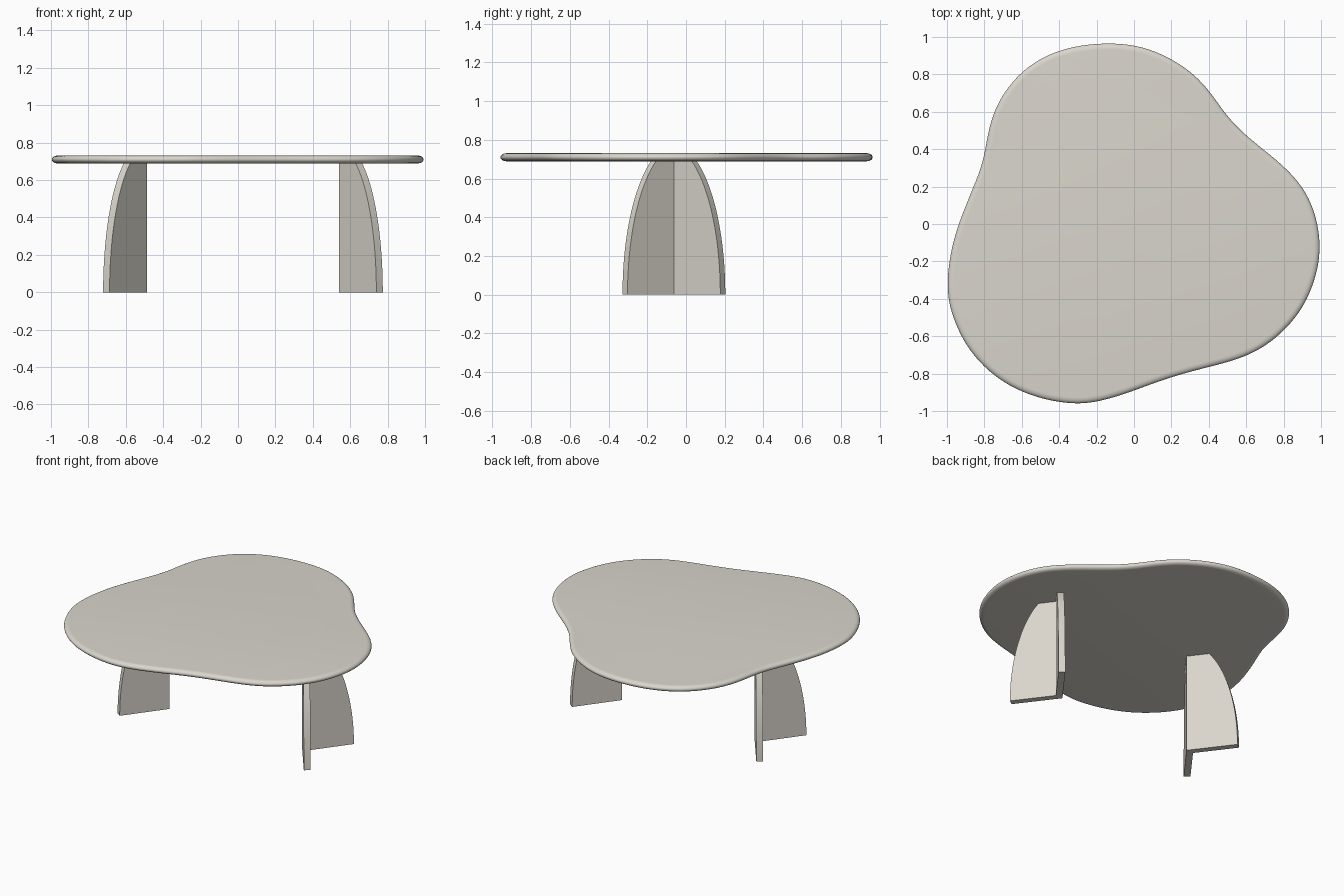
import bpy, bmesh, math
from mathutils import Vector

if "Cube" in bpy.data.objects:
    bpy.data.objects.remove(bpy.data.objects["Cube"])

mat = bpy.data.materials.new("warm off white")
mat.diffuse_color = (0.70, 0.67, 0.61, 1)
mat.use_nodes = True
mat.node_tree.nodes["Principled BSDF"].inputs["Base Color"].default_value = mat.diffuse_color


def make_object(name, rings):
    """Loft closed rings of equal length and cap both ends."""
    bm = bmesh.new()
    loops = [[bm.verts.new(p) for p in ring] for ring in rings]
    n = len(loops[0])
    for a, b in zip(loops, loops[1:]):
        for i in range(n):
            j = (i + 1) % n
            bm.faces.new((a[i], a[j], b[j], b[i]))
    bm.faces.new(loops[0][::-1])
    bm.faces.new(loops[-1])
    bmesh.ops.recalc_face_normals(bm, faces=bm.faces)
    mesh = bpy.data.meshes.new(name)
    bm.to_mesh(mesh)
    bm.free()
    mesh.materials.append(mat)
    ob = bpy.data.objects.new(name, mesh)
    bpy.context.collection.objects.link(ob)
    bpy.ops.object.select_all(action='DESELECT')
    ob.select_set(True)
    bpy.context.view_layer.objects.active = ob
    bpy.ops.object.shade_smooth_by_angle(angle=math.radians(35))
    return ob


# Tabletop: pebble outline (clockwise from the back)
OUTLINE = [Vector(p) for p in (
    (-.12, .968), (.08, .94), (.28, .835), (.40, .715), (.48, .60), (.565, .505),
    (.67, .415), (.805, .305), (.91, .185), (.975, .035), (.997, -.147), (.96, -.32),
    (.885, -.475), (.76, -.61), (.617, -.70), (.457, -.75), (.297, -.79), (.135, -.84),
    (-.025, -.90), (-.185, -.948), (-.33, -.962), (-.53, -.925), (-.72, -.835), (-.88, -.68),
    (-.97, -.495), (-1.0, -.34), (-.98, -.15), (-.933, .013), (-.864, .185), (-.805, .335),
    (-.778, .505), (-.72, .665), (-.61, .805), (-.48, .895), (-.32, .95))]


def smooth_outline(pts, steps=6):
    n, out = len(pts), []
    for i in range(n):
        a, b, c, d = (pts[(i + k) % n] for k in (-1, 0, 1, 2))
        for s in range(steps):
            t = s / steps
            out.append(0.5 * (2 * b + (c - a) * t + (2 * a - 5 * b + 4 * c - d) * t * t
                              + (3 * b - a - 3 * c + d) * t ** 3))
    m = len(out)
    for _ in range(12):
        out = [(out[i - 1] + 2 * out[i] + out[(i + 1) % m]) / 4 for i in range(m)]
    return out


edge = smooth_outline(OUTLINE)
m = len(edge)
inward = []
for i in range(m):
    t = (edge[(i + 1) % m] - edge[i - 1]).normalized()
    inward.append(Vector((t.y, -t.x)))

# Half-round rim swept from underside to top
Z_MID, RZ, RX = 0.71, 0.021, 0.032
rings = []
for k in range(13):
    a = -math.pi / 2 + math.pi * k / 12
    off = RX * (1 - math.cos(a))
    rings.append([(p.x + q.x * off, p.y + q.y * off, Z_MID + RZ * math.sin(a))
                  for p, q in zip(edge, inward)])
make_object("tabletop", rings)

# Legs: V-shaped plan opening outward, wings tapering along an ellipse
X_MID, Y_MID = 0.0265, -0.0625
HALF_GAP = 0.514
LENGTH, THICK, CURVE_H, TOP = 0.332, 0.043, 0.77, 0.70
C, S = 0.6, 0.8


def leg(name, side):
    rings = []
    for k in range(25):
        z = TOP * k / 24
        w = LENGTH * math.sqrt(1 - (z / CURVE_H) ** 2)
        ox, oy = w * C, w * S
        ix, iy = ox + THICK * S, oy - THICK * C
        plan = [(0, 0), (ox, -oy), (ix, -iy), (THICK / S, 0), (ix, iy), (ox, oy)]
        rings.append([(X_MID + side * (HALF_GAP + x), Y_MID + y, z) for x, y in plan])
    make_object(name, rings)


leg("left_leg", -1)
leg("right_leg", 1)
